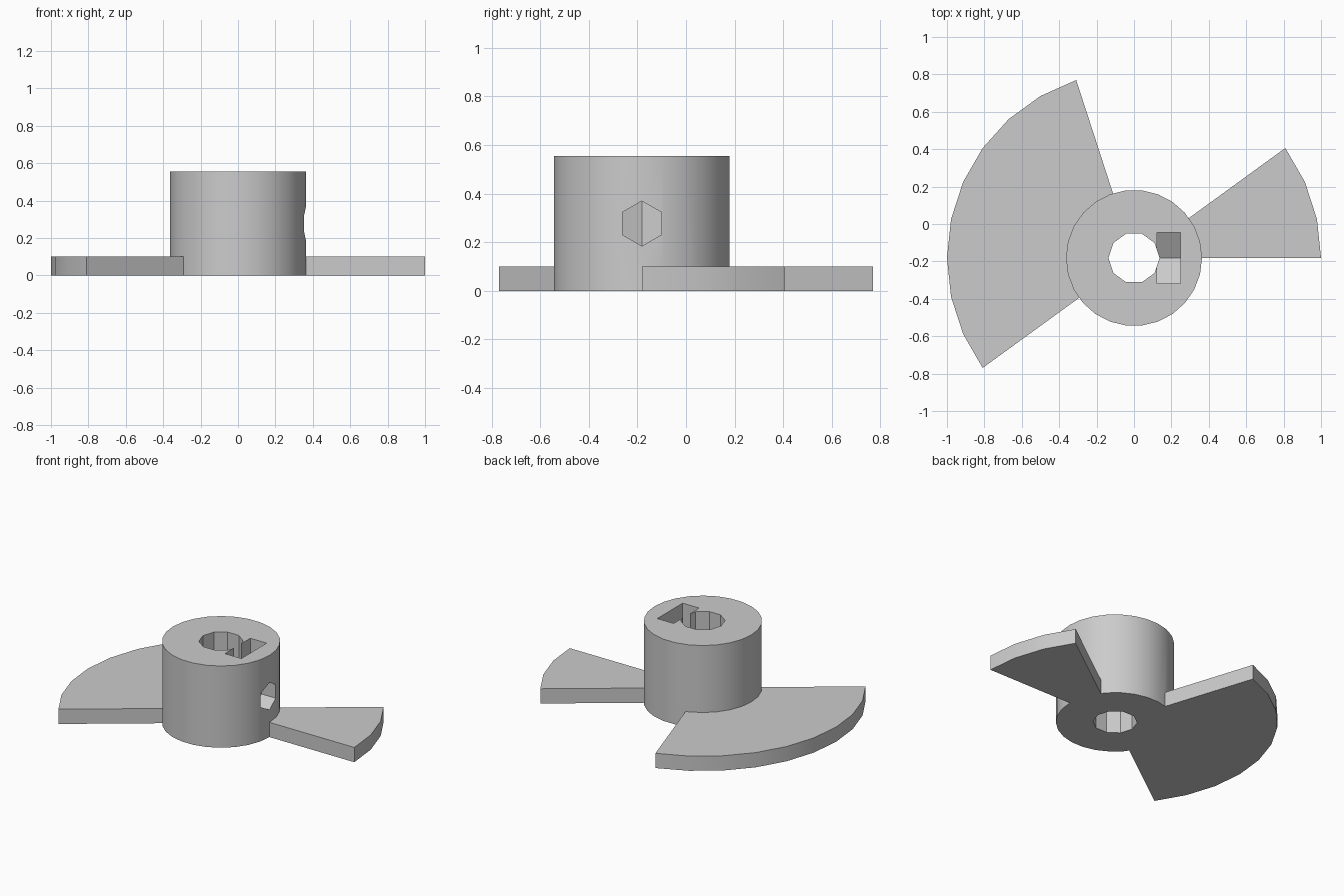
import bpy
from math import cos, sin, radians
from mathutils import Vector

cube = bpy.data.objects.get("Cube")
if cube:
    bpy.data.objects.remove(cube, do_unlink=True)

AXIS_Y = -0.1816          # the hub axis stands at x = 0, y = AXIS_Y
HUB_R, HUB_H = 0.3636, 0.5545
BLADE_R, BLADE_H = 1.0, 0.1
BORE_R = 0.1364
SCREW_R, SCREW_Z = 0.0925, 0.277
NUT_HALF = 0.1364         # half the nut's width across flats

grey = bpy.data.materials.new("plain grey")
grey.use_nodes = True
colour = (0.6, 0.6, 0.6, 1)
grey.diffuse_color = colour
grey.node_tree.nodes["Principled BSDF"].inputs["Base Color"].default_value = colour


def arc(radius, start, end, steps):
    """Points on an arc, angles in degrees."""
    angles = [radians(start + (end - start) * i / steps) for i in range(steps + 1)]
    return [(radius * cos(a), radius * sin(a)) for a in angles]


def prism(name, profile, low, high, along_x=False):
    """Extrude a profile: (x, y) along z, or (y, z) along x."""
    n = len(profile)
    verts = []
    for level in (low, high):
        for a, b in profile:
            p = Vector((level, a, b)) if along_x else Vector((a, b, level))
            verts.append(p + Vector((0, AXIS_Y, 0)))
    faces = [list(range(n))[::-1], list(range(n, 2 * n))]
    faces += [[i, (i + 1) % n, (i + 1) % n + n, i + n] for i in range(n)]
    mesh = bpy.data.meshes.new(name)
    mesh.from_pydata(verts, [], faces)
    mesh.materials.append(grey)
    obj = bpy.data.objects.new(name, mesh)
    bpy.context.collection.objects.link(obj)
    return obj


def combine(target, tool, operation):
    """Apply a boolean and remove the tool."""
    mod = target.modifiers.new(operation.lower(), "BOOLEAN")
    mod.operation = operation
    mod.solver = "EXACT"
    mod.object = tool
    bpy.context.view_layer.objects.active = target
    bpy.ops.object.modifier_apply(modifier=mod.name)
    bpy.data.objects.remove(tool, do_unlink=True)


# Hub with a narrow and a wide fan-shaped blade
hub = prism("hub_with_blades", arc(HUB_R, 0, 360, 26)[:-1], 0, HUB_H)
for name, start, end in (("narrow_blade", 0, 36), ("wide_blade", 108, 216)):
    fan = [(0, 0)] + arc(BLADE_R, start, end, (end - start) // 12)
    combine(hub, prism(name, fan, 0, BLADE_H), "UNION")

# Shaft bore through the hub
combine(hub, prism("bore_cutter", arc(BORE_R, 0, 360, 10)[:-1], -0.2, 1), "DIFFERENCE")

# Hexagonal screw hole from the bore out to the right side
hexagon = [(y, z + SCREW_Z) for y, z in arc(SCREW_R, 30, 390, 6)[:-1]]
combine(hub, prism("screw_cutter", hexagon, 0, 0.6, True), "DIFFERENCE")

# Nut slot, open at the top with a pointed floor
nut_r = NUT_HALF / cos(radians(30))
slot = [(-NUT_HALF, 1), (-NUT_HALF, SCREW_Z - nut_r / 2), (0, SCREW_Z - nut_r),
        (NUT_HALF, SCREW_Z - nut_r / 2), (NUT_HALF, 1)]
combine(hub, prism("nut_slot_cutter", slot, 0.124, 0.2475, True), "DIFFERENCE")

# Smooth round walls, crisp edges
bpy.ops.object.select_all(action="DESELECT")
hub.select_set(True)
bpy.context.view_layer.objects.active = hub
bpy.ops.object.shade_smooth_by_angle(angle=radians(30))
